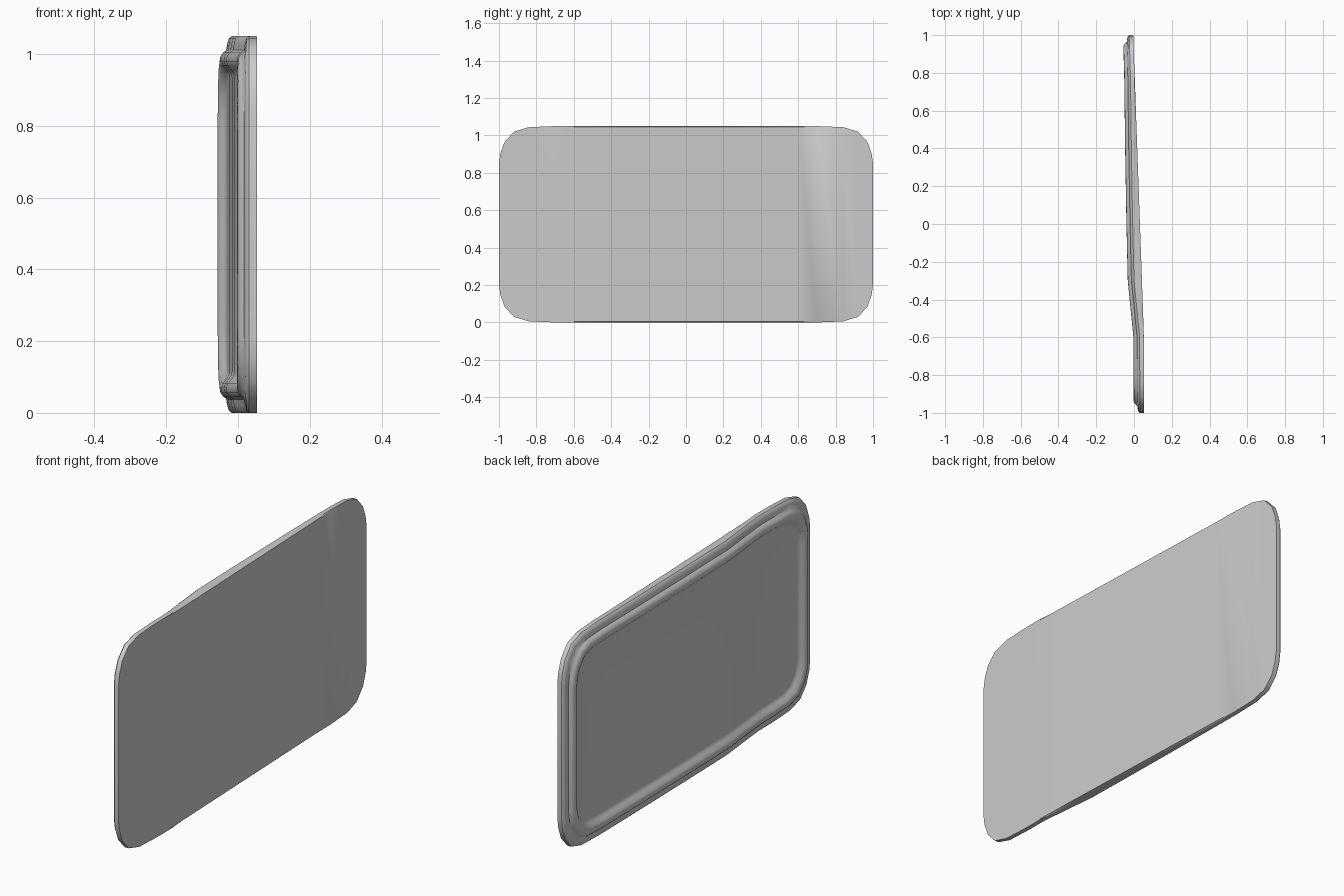
import bpy, bmesh, math

if "Cube" in bpy.data.objects:
    bpy.data.objects.remove(bpy.data.objects["Cube"])

H = 1.05
# Wavy bend of the panel along its length: (y, x of the back edge)
BEND = [(-1, .053), (-.6, .052), (-.5, .042), (-.3, .022), (0, .015), (.4, .008), (.8, .003), (1, -.004)]
# Flat back sheet spans the bend in a straight line
CHORD = [(-1, .053), (-.58, .052), (.8, .003), (1, -.004)]
# Rounded corner as (distance from end, distance from top)
CORNER = [(0, .2), (.008, .145), (.03, .085), (.08, .03), (.16, .006), (.3, 0)]
STATIONS = [-.6, -.5, -.4, -.3, -.15, 0, .2, .4, .6]
# Rim cross-section as (inset, depth in front of the back edge)
RIM = [(0, 0), (0, .022), (.006, .029), (.02, .033), (.038, .036), (.046, .046),
       (.056, .053), (.07, .055), (.083, .050), (.095, .040), (.105, .034), (.115, .032)]


def interp(table, y):
    for (y0, x0), (y1, x1) in zip(table, table[1:]):
        if y <= y1:
            return x0 + (x1 - x0) * (y - y0) / (y1 - y0)
    return table[-1][1]


def ring(bm, inset, depth, table):
    """Rounded rectangle: upper half from -y to +y, then lower half back."""
    k = 1 - 2.5 * inset
    c = [(1 - inset - a * k, H / 2 - inset - b * k) for a, b in CORNER]
    half = [(-y, z) for y, z in c] + [(y, H / 2 - inset) for y in STATIONS] + c[::-1]
    pts = half + [(y, -z) for y, z in reversed(half)]
    return [bm.verts.new((interp(table, y) - depth, y, z + H / 2)) for y, z in pts]


def bridge(bm, a, b):
    n = len(a)
    for i in range(n):
        j = (i + 1) % n
        bm.faces.new((a[i], a[j], b[j], b[i]))


def fill(bm, r):
    """Close a ring with upright strips."""
    n = len(r)
    for i in range(n // 2 - 1):
        bm.faces.new((r[i], r[i + 1], r[n - 2 - i], r[n - 1 - i]))


bm = bmesh.new()
# Raised rim and recessed front
rings = [ring(bm, i, d, BEND) for i, d in RIM]
for a, b in zip(rings, rings[1:]):
    bridge(bm, a, b)
fill(bm, rings[-1])
# Flat back sheet
back = ring(bm, .004, 0, CHORD)
bridge(bm, back, rings[0])
fill(bm, back)
bmesh.ops.recalc_face_normals(bm, faces=bm.faces)

mesh = bpy.data.meshes.new("rimmed_panel")
bm.to_mesh(mesh)
bm.free()
panel = bpy.data.objects.new("rimmed_panel", mesh)
bpy.context.collection.objects.link(panel)
bpy.context.view_layer.objects.active = panel
panel.select_set(True)
bpy.ops.object.shade_smooth_by_angle(angle=math.radians(40))
